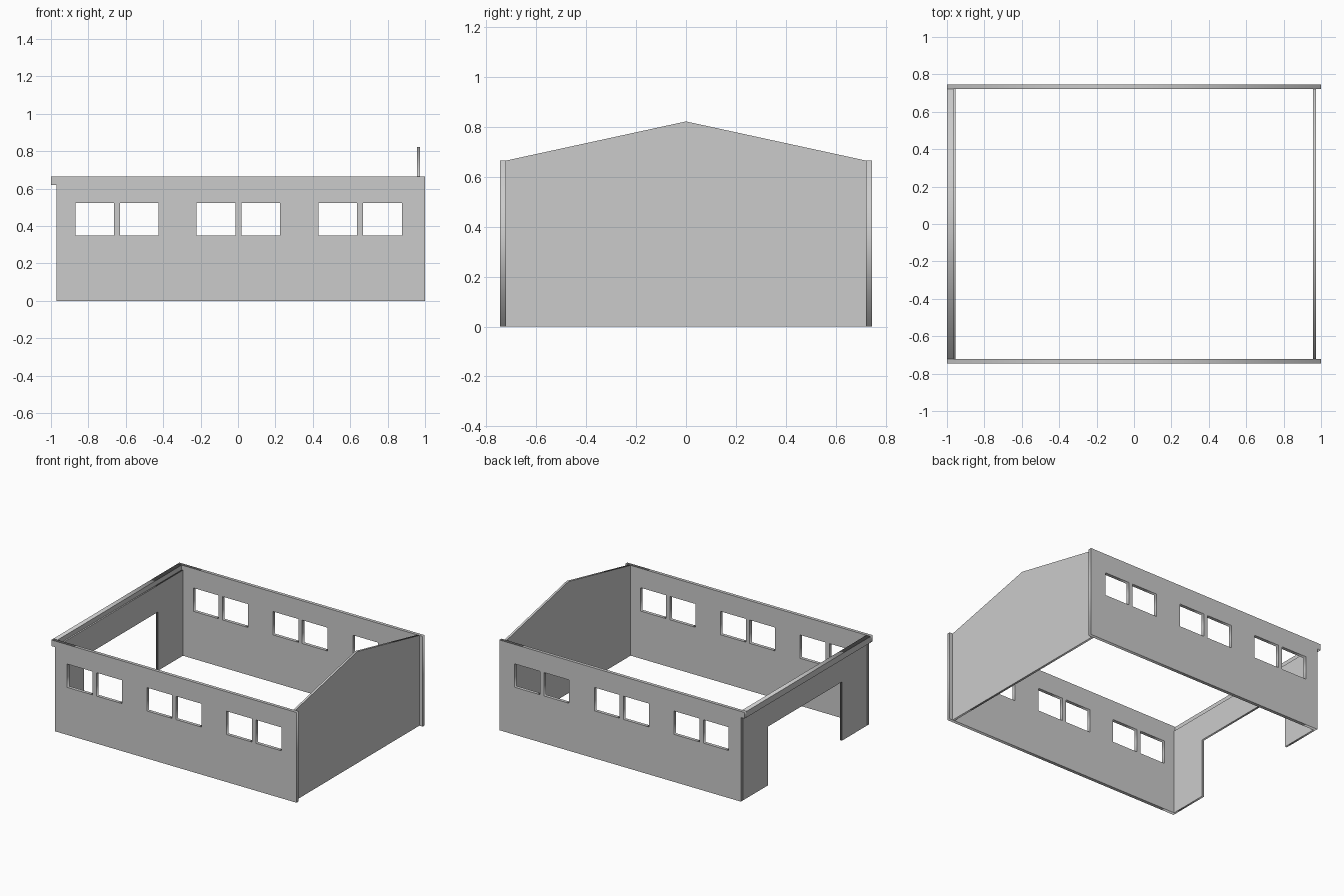
import bpy
from math import radians

if "Cube" in bpy.data.objects:
    bpy.data.objects.remove(bpy.data.objects["Cube"])

Y_OUT, Y_IN = 0.746, 0.722      # outer and inner faces of the long walls
EAVE, LEDGE = 0.665, 0.62       # wall top and underside of the fascia


def rect(x0, x1, z0, z1):
    return [(x0, z0), (x1, z0), (x1, z1), (x0, z1)]


def slab(name, loops, lo, hi, axis):
    """Extrude an upright profile (with optional holes) from lo to hi along axis."""
    curve = bpy.data.curves.new(name, 'CURVE')
    curve.dimensions = '2D'
    curve.fill_mode = 'BOTH'
    curve.extrude = (hi - lo) / 2
    for pts in loops:
        spline = curve.splines.new('POLY')
        spline.points.add(len(pts) - 1)
        for p, (u, v) in zip(spline.points, pts):
            p.co = (u, v, 0, 1)
        spline.use_cyclic_u = True
    obj = bpy.data.objects.new(name, curve)
    bpy.context.collection.objects.link(obj)
    mid = (lo + hi) / 2
    if axis == 'Y':
        obj.location.y = mid
        obj.rotation_euler = (radians(90), 0, 0)
    else:
        obj.location.x = mid
        obj.rotation_euler = (radians(90), 0, radians(90))
    bpy.ops.object.select_all(action='DESELECT')
    obj.select_set(True)
    bpy.context.view_layer.objects.active = obj
    bpy.ops.object.convert(target='MESH')
    bpy.context.object.name = name
    return bpy.context.object


# Long side walls: notched end carrying the fascia, three pairs of windows
outline = [(-0.97, 0), (1, 0), (1, EAVE), (-1, EAVE), (-1, LEDGE), (-0.97, LEDGE)]
windows = []
for centre in (-0.647, 0.002, 0.653):
    windows.append(rect(centre - 0.223, centre - 0.016, 0.35, 0.522))
    windows.append(rect(centre + 0.016, centre + 0.223, 0.35, 0.522))
slab("front_wall", [outline] + windows, -Y_OUT, -Y_IN, 'Y')
slab("back_wall", [outline] + windows, Y_IN, Y_OUT, 'Y')

# Gable end wall, set in from the ends of the side walls
gable = [(-Y_IN, 0), (Y_IN, 0), (Y_IN, EAVE), (0, 0.822), (-Y_IN, EAVE)]
slab("gable_wall", [gable], 0.957, 0.973, 'X')

# Entrance end wall with a wide doorway
door_w, door_h = 0.43, 0.433
entrance = [(-Y_IN, 0), (-door_w, 0), (-door_w, door_h), (door_w, door_h),
            (door_w, 0), (Y_IN, 0), (Y_IN, 0.63), (-Y_IN, 0.63)]
slab("entrance_wall", [entrance], -0.97, -0.955, 'X')

# Fascia beam overhanging the entrance
slab("fascia_beam", [rect(-Y_IN, Y_IN, LEDGE, EAVE)], -1, -0.965, 'X')
